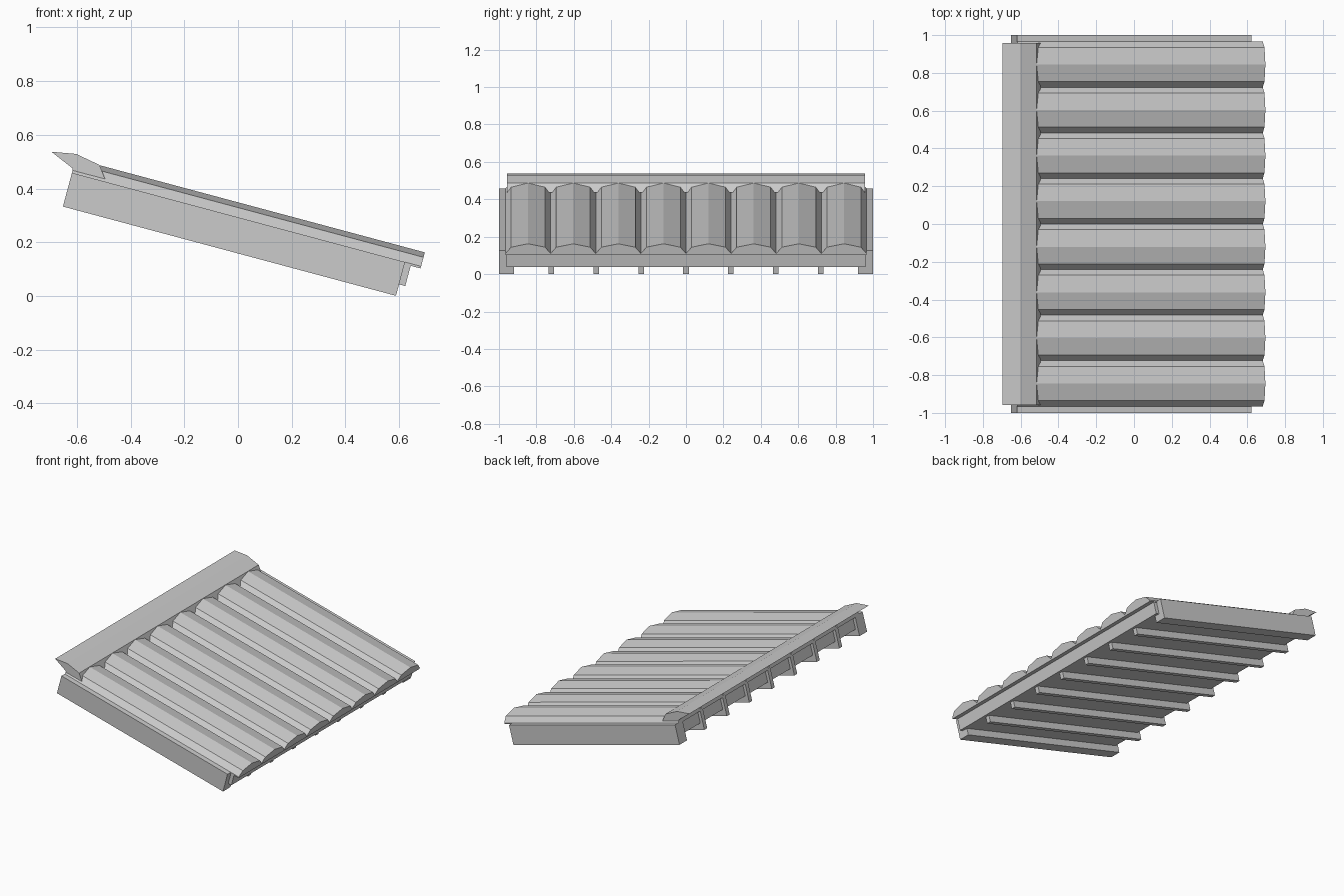
import bpy
from math import sin, cos, radians

if "Cube" in bpy.data.objects:
    bpy.data.objects.remove(bpy.data.objects["Cube"])

A = radians(15)      # roof pitch
X0, Z0 = -0.652, 0.333   # upper lower corner of the rafters


def slope(u, y, n):
    """u runs down the slope, n is perpendicular to it."""
    return (X0 + u * cos(A) + n * sin(A), y, Z0 - u * sin(A) + n * cos(A))


def prism(name, start, end):
    """Closed solid between two matching outlines."""
    k = len(start)
    faces = [(i, (i + 1) % k, k + (i + 1) % k, k + i) for i in range(k)]
    faces += [tuple(reversed(range(k))), tuple(range(k, 2 * k))]
    me = bpy.data.meshes.new(name)
    me.from_pydata(start + end, [], faces)
    me.validate()
    ob = bpy.data.objects.new(name, me)
    bpy.context.collection.objects.link(ob)
    bpy.context.view_layer.objects.active = ob
    bpy.ops.object.mode_set(mode='EDIT')
    bpy.ops.mesh.select_all(action='SELECT')
    bpy.ops.mesh.normals_make_consistent(inside=False)
    bpy.ops.object.mode_set(mode='OBJECT')
    return ob


def beam(name, u0, u1, y0, y1, n0, n1):
    rect = [(y0, n0), (y1, n0), (y1, n1), (y0, n1)]
    return prism(name, [slope(u0, y, n) for y, n in rect],
                 [slope(u1, y, n) for y, n in rect])


# Wide outer rafters and thin inner rafters
beam("side_rafter_front", 0, 1.284, -1.0, -0.92, 0, 0.13)
beam("side_rafter_back", 0, 1.284, 0.92, 1.0, 0, 0.13)
for i in range(-3, 4):
    y = i * 0.24
    beam(f"rafter_{i + 4}", 0, 1.284, y - 0.015, y + 0.015, 0, 0.13)

# Thick deck panel set between the rafters, showing at the eave
beam("deck_panel", 0.02, 1.308, -0.96, 0.96, 0.044, 0.126)

# Roof covering: eight faceted rolls over a thin base
W = 1.93 / 8
profile = [(0.965, 0.122), (-0.965, 0.122)]
for i in range(8):
    y = -0.965 + i * W
    profile += [(y, 0.130), (y + 0.03, 0.165), (y + W / 2, 0.184),
                (y + W - 0.03, 0.165)]
profile.append((0.965, 0.130))
prism("roof_rolls", [slope(0, y, n) for y, n in profile],
      [slope(1.346, y, n) for y, n in profile])

# Folded cap along the upper edge
cap = [(-0.695, 0.537), (-0.603, 0.529), (-0.516, 0.488),
       (-0.495, 0.436), (-0.615, 0.467), (-0.617, 0.476)]
prism("ridge_cap", [(x, -0.957, z) for x, z in cap],
      [(x, 0.957, z) for x, z in cap])
